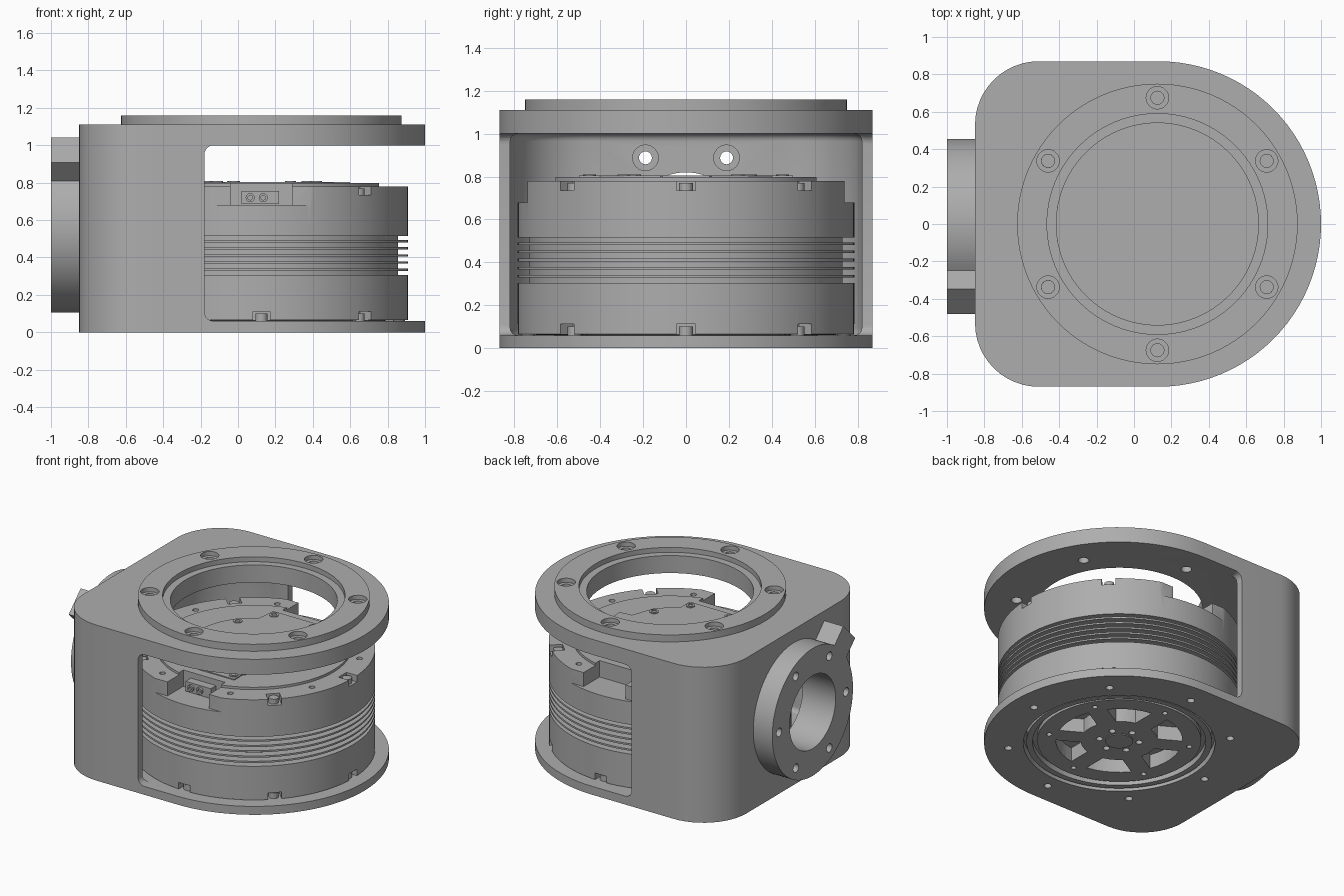
import bpy, bmesh, math
from mathutils import Matrix, Vector

if "Cube" in bpy.data.objects:
    bpy.data.objects.remove(bpy.data.objects["Cube"])

CX = 0.125                       # shared axis of ring, motor and bores
SIDE = Matrix(((0, 0, 1, 0), (1, 0, 0, 0), (0, 1, 0, 0), (0, 0, 0, 1)))    # profile in y-z
FRONT = Matrix(((1, 0, 0, 0), (0, 0, -1, 0), (0, 1, 0, 0), (0, 0, 0, 1)))  # profile in x-z

metal = bpy.data.materials.new("grey_metal")
metal.use_nodes = True
grey = (0.42, 0.42, 0.42, 1)
metal.diffuse_color = grey
metal.node_tree.nodes["Principled BSDF"].inputs["Base Color"].default_value = grey


def finish(bm, name, matrix=None):
    bmesh.ops.recalc_face_normals(bm, faces=bm.faces[:])
    mesh = bpy.data.meshes.new(name)
    bm.to_mesh(mesh)
    bm.free()
    if matrix:
        mesh.transform(matrix)
    mesh.materials.append(metal)
    ob = bpy.data.objects.new(name, mesh)
    bpy.context.collection.objects.link(ob)
    return ob


def prism(name, pts, z0, z1, matrix=None, round_by=0, edge_by=0):
    bm = bmesh.new()
    base = bm.faces.new([bm.verts.new((x, y, z0)) for x, y in pts])
    new = bmesh.ops.extrude_face_region(bm, geom=[base])["geom"]
    for v in new:
        if isinstance(v, bmesh.types.BMVert):
            v.co.z = z1
    upright = lambda e: abs(e.verts[0].co.z - e.verts[1].co.z) > 1e-5
    if round_by:
        bmesh.ops.bevel(bm, geom=[e for e in bm.edges if upright(e)], offset=round_by,
                        segments=5, profile=0.5, affect='EDGES')
    if edge_by:
        bmesh.ops.bevel(bm, geom=[e for e in bm.edges if not upright(e)], offset=edge_by,
                        segments=4, profile=0.5, affect='EDGES')
    return finish(bm, name, matrix)


def revolve(name, profile, x=CX, y=0, steps=96, matrix=None):
    """Lathe a closed (radius, height) profile."""
    bm = bmesh.new()
    verts = [bm.verts.new((r, 0, z)) for r, z in profile]
    edges = [bm.edges.new((a, b)) for a, b in zip(verts, verts[1:] + verts[:1])]
    bmesh.ops.spin(bm, geom=verts + edges, cent=(0, 0, 0), axis=(0, 0, 1),
                   angle=math.tau, steps=steps)
    bmesh.ops.remove_doubles(bm, verts=bm.verts[:], dist=1e-5)
    bmesh.ops.dissolve_degenerate(bm, edges=bm.edges[:], dist=1e-6)
    place = Matrix.Translation((x, y, 0))
    return finish(bm, name, matrix @ place if matrix else place)


def rod(name, r, z0, z1, x=CX, y=0, steps=20, matrix=None):
    return prism(name, [(x + px, y + py) for px, py in arc(r, 0, 360, steps)[:-1]],
                 z0, z1, matrix)


def arc(r, a0, a1, n, cx=0, cy=0):
    angles = [math.radians(a0 + (a1 - a0) * i / n) for i in range(n + 1)]
    return [(cx + r * math.cos(a), cy + r * math.sin(a)) for a in angles]


def box(x0, x1, y0, y1):
    return [(x0, y0), (x1, y0), (x1, y1), (x0, y1)]


def cut(target, *cutters):
    bpy.context.view_layer.objects.active = target
    for c in cutters:
        c.hide_render = True
        mod = target.modifiers.new("cut", 'BOOLEAN')
        mod.operation, mod.solver, mod.object = 'DIFFERENCE', 'EXACT', c
        bpy.ops.object.modifier_apply(modifier=mod.name)
        bpy.data.objects.remove(c)


def around(r, count, start=0):
    return arc(r, start, start + 360, count, CX)[:-1]


# Housing: D-shaped block, hollowed and opened on three sides
outline = (arc(0.87, -90, 90, 48, 0.13) + arc(0.34, 90, 180, 12, -0.51, 0.53)
           + arc(0.34, 180, 270, 12, -0.51, -0.53))
housing = prism("housing", outline, 0, 1.11)
pocket = ([(1.3, -0.82), (1.3, 0.82)] + arc(0.38, 90, 180, 12, -0.36, 0.44)
          + arc(0.38, 180, 270, 12, -0.36, -0.44))
cut(housing,
    prism("pocket", pocket, 0.06, 1.0, edge_by=0.035),
    prism("opening", box(-0.18, 1.6, 0.06, 1.0), -1.2, 1.2, FRONT, round_by=0.05),
    rod("top_bore", 0.54, 0.9, 1.3, steps=96),
    rod("bottom_bore", 0.62, -0.1, 0.1, steps=96))
for x, y in around(0.72, 8):
    cut(housing, rod("hole", 0.025, -0.1, 0.1, x, y))

# Stepped mounting ring on top with counterbored holes
ring = revolve("top_ring", [(0.54, 1.11), (0.75, 1.11), (0.75, 1.16), (0.59, 1.16),
                            (0.59, 1.125), (0.54, 1.125)])
for x, y in around(0.675, 6, 30):
    cut(ring, revolve("bore", [(0, 1.0), (0.035, 1.0), (0.035, 1.13), (0.06, 1.13),
                               (0.06, 1.2), (0, 1.2)], x, y, 24))
    cut(housing, rod("hole", 0.035, 0.9, 1.2, x, y))

# Side flange with a key tab
FZ = 0.56
shape = [(y, z + FZ) for y, z in arc(0.455, 147, 483, 72)]
tab_dir, tab_side = Vector((-1, 1)).normalized(), Vector((1, 1)).normalized()
for s in (1, -1):
    p = tab_dir * 0.585 + tab_side * 0.095 * s
    shape.append((p.x, p.y + FZ))
flange = prism("side_flange", shape, -1.0, -0.85, SIDE)
for part in (flange, housing):
    cut(part, rod("bore", 0.26, -1.1, -0.6, 0, FZ, 64, SIDE))
    for y, z in arc(0.378, 0, 300, 5, 0, FZ):
        cut(part, revolve("bolt_bore", [(0, -1.1), (0.03, -1.1), (0.03, -0.78),
                                        (0.06, -0.78), (0.06, -0.7), (0, -0.7)],
                          y, z, 24, SIDE))

# Motor: lathed body with thin cooling fins
profile = [(0, 0.02), (0.53, 0.02), (0.53, 0.05), (0.56, 0.05), (0.56, 0.01), (0.6, 0.01),
           (0.6, 0.06), (0.785, 0.065), (0.785, 0.305), (0.73, 0.305)]
for i in range(5):
    z = 0.335 + 0.038 * i
    profile += [(0.73, z - 0.006), (0.785, z - 0.006), (0.785, z + 0.006), (0.73, z + 0.006)]
profile += [(0.73, 0.515), (0.785, 0.515), (0.785, 0.78), (0.63, 0.78), (0.63, 0.797), (0, 0.797)]
motor = revolve("motor", profile, steps=120)

# Flats and connector recesses on the two sides of the motor
for s in (1, -1):
    cut(motor,
        prism("flat", box(-0.4, 0.65, *sorted((0.74 * s, 1.0 * s))), 0.68, 0.9),
        prism("recess", box(-0.04, 0.29, *sorted((0.56 * s, 1.0 * s))), 0.68, 0.9))

# Clamp notches with screws around both rims
for i in range(8):
    turn = Matrix.Translation((CX, 0, 0)) @ Matrix.Rotation(math.radians(45 * i), 4, 'Z')
    sx, sy, _ = turn @ Vector((0.735, 0, 0))
    levels = [(0.05, 0.112)] if i in (2, 6) else [(0.05, 0.112), (0.735, 0.85)]
    for z0, z1 in levels:
        cut(motor, prism("notch", box(0.70, 0.9, -0.045, 0.045), z0, z1, turn))
        low = z0 < 0.5
        rod("clamp_screw", 0.032, 0.06 if low else 0.735, 0.1 if low else 0.77, sx, sy)
for x, y in around(0.70, 8, 22.5):
    cut(motor, rod("hole", 0.02, 0.74, 0.9, x, y, 16))

# Underside: spoke windows, hub and bolt recesses
for i in range(6):
    a = 60 * i
    window = arc(0.41, a - 21, a + 21, 5, CX) + arc(0.25, a + 15, a - 15, 3, CX)
    cut(motor, prism("window", window, -0.1, 0.12))
for x, y in around(0.13, 6, 30):
    cut(motor, rod("hub_hole", 0.022, -0.1, 0.05, x, y, 16))
for x, y in around(0.46, 6, 30):
    cut(motor, rod("rim_hole", 0.018, -0.1, 0.05, x, y, 16))
revolve("hub_plate", [(0, 0.014), (0.09, 0.014), (0.09, 0.02), (0, 0.02)], steps=48)

# Thin cover on top of the motor with socket screws
half = [(-0.07, 0.5), (0.32, 0.5), (0.32, 0.4), (0.45, 0.29), (0.51, 0.12), (0.6, 0.11)]
cover = ([(x, -y) for x, y in half] + half[::-1]
         + arc(0.42, 120, 240, 16, CX))
prism("motor_cover", cover, 0.797, 0.804)
for x, y in ((-0.03, 0.45), (0.28, 0.45), (0.37, 0.3), (-0.17, 0.24),
             (-0.11, -0.29), (0.42, -0.24), (-0.02, -0.45), (0.28, -0.45)):
    revolve("cover_screw", [(0, 0.8), (0.03, 0.8), (0.03, 0.81), (0.016, 0.81),
                            (0.016, 0.805), (0, 0.805)], x, y, 20)

# Connector block with two pins in the front recess
prism("connector", box(0.02, 0.22, 0.685, 0.755), 0.54, 0.62, FRONT)
for x in (0.065, 0.135):
    revolve("connector_pin", [(0.012, 0.61), (0.024, 0.61), (0.024, 0.635), (0.012, 0.635)],
            x, 0.72, 20, FRONT)

# Smooth curved faces, keep crisp edges
bpy.ops.object.select_all(action='DESELECT')
for ob in bpy.context.collection.objects:
    if ob.type == 'MESH' and metal.name in ob.data.materials:
        ob.select_set(True)
        bpy.context.view_layer.objects.active = ob
bpy.ops.object.shade_smooth_by_angle(angle=math.radians(30))
